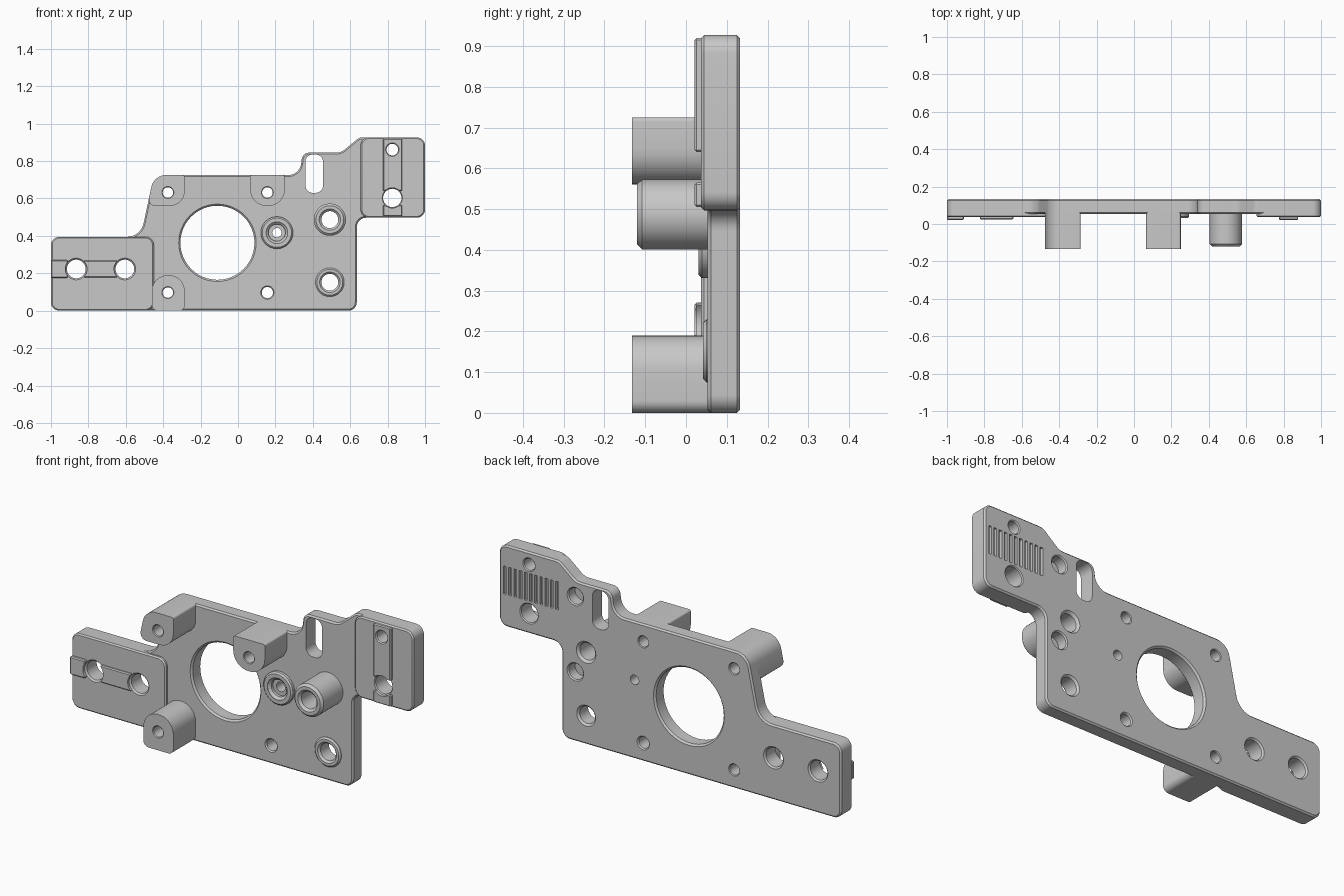
import bpy
import bmesh
from math import sin, cos, pi, tan
from mathutils import Vector

if "Cube" in bpy.data.objects:
    bpy.data.objects.remove(bpy.data.objects["Cube"])

grey = bpy.data.materials.new("machined grey")
grey.use_nodes = True
grey.diffuse_color = (0.58, 0.58, 0.58, 1)
grey.node_tree.nodes["Principled BSDF"].inputs["Base Color"].default_value = grey.diffuse_color

BACK, FACE, PAD, RIB, TIP = 0.133, 0.053, 0.037, 0.021, -0.133


def rounded(corners, steps=8):
    """Outline of (x, z) points from corners given as (x, z, radius)."""
    out = []
    for i, (x, z, r) in enumerate(corners):
        p = Vector((x, z))
        a = (Vector(corners[i - 1][:2]) - p).normalized()
        b = (Vector(corners[(i + 1) % len(corners)][:2]) - p).normalized()
        if not r:
            out.append(p)
            continue
        half = a.angle(b) / 2
        centre = p + (a + b).normalized() * (r / sin(half))
        start = (p + a * (r / tan(half)) - centre).normalized()
        end = (p + b * (r / tan(half)) - centre).normalized()
        out += [centre + start.slerp(end, k / steps) * r for k in range(steps + 1)]
    return out


def finish(bm, name):
    bmesh.ops.recalc_face_normals(bm, faces=bm.faces)
    mesh = bpy.data.meshes.new(name)
    bm.to_mesh(mesh)
    bm.free()
    mesh.materials.append(grey)
    obj = bpy.data.objects.new(name, mesh)
    bpy.context.collection.objects.link(obj)
    return obj


def add_prism(bm, points, y0, y1):
    front, back = ([bm.verts.new((p[0], y, p[1])) for p in points] for y in (y0, y1))
    bm.faces.new(front)
    bm.faces.new(back[::-1])
    for k in range(len(points)):
        bm.faces.new((front[k - 1], back[k - 1], back[k], front[k]))


def add_lathe(bm, x, z, profile, n=48):
    """Closed solid turned about a y axis, from (radius, y) points."""
    rings = [[bm.verts.new((x + r * cos(2 * pi * k / n), y, z + r * sin(2 * pi * k / n)))
              for k in range(n)] for r, y in profile]
    for lo, hi in zip(rings, rings[1:]):
        for k in range(n):
            bm.faces.new((lo[k - 1], lo[k], hi[k], hi[k - 1]))
    bm.faces.new(rings[0])
    bm.faces.new(rings[-1])


parts = []


def prism(name, corners, y0, y1, chamfer=0):
    bm = bmesh.new()
    add_prism(bm, rounded(corners), y0, y1)
    obj = finish(bm, name)
    if chamfer:
        mod = obj.modifiers.new("chamfer", 'BEVEL')
        mod.width, mod.segments, mod.limit_method = chamfer, 1, 'ANGLE'
    parts.append(obj)


def box(x0, x1, z0, z1, r):
    return [(x0, z0, r), (x0, z1, r), (x1, z1, r), (x1, z0, r)]


def collar(name, x, z, r, front, c=0.008):
    bm = bmesh.new()
    add_lathe(bm, x, z, [(r - c, front), (r, front + c), (r, FACE + 0.01)])
    parts.append(finish(bm, name))


# Stepped base plate
prism("base_plate", [
    (-1, 0, .045), (-1, .395, .045), (-.52, .395, .09), (-.45, .725, .08),
    (.33, .725, .07), (.345, .845, .04), (.55, .845, .07), (.65, .927, .05),
    (1, .927, .045), (1, .497, .045), (.635, .497, .05), (.635, 0, .045)],
    FACE, BACK, .008)

# Raised pads with locating ribs
prism("right_pad", box(-1, -.45, 0, .395, .045), PAD, FACE + .02, .007)
prism("left_pad", box(.655, 1, .497, .927, .045), PAD, FACE + .02, .007)
prism("right_rib_outer", box(-1, -.91, .176, .271, 0), RIB, PAD + .01, .005)
prism("right_rib_inner", box(-.825, -.645, .178, .269, 0), RIB + .004, PAD + .01, .005)
prism("left_rib_upper", box(.775, .878, .64, .92, 0), RIB, PAD + .01, .005)
prism("left_rib_lower", box(.775, .878, .505, .565, 0), RIB, PAD + .01, .005)

# Standoff posts
prism("lower_post", [(-.46, 0, .03), (-.46, .19, .084), (-.285, .19, .084), (-.285, 0, .03)],
      TIP, FACE + .02)
prism("upper_right_post", [(-.485, .56, .035), (-.45, .725, .08), (-.285, .725, .01),
                           (-.285, .56, .08)], TIP, FACE + .02)
prism("upper_left_post", [(.065, .56, .088), (.065, .725, .01), (.25, .725, .01),
                          (.25, .56, .088)], TIP, FACE + .02)

# Round collars
collar("tall_collar", .491, .487, .086, -.12, .012)
collar("small_collar", .208, .417, .086, .031)
collar("low_collar", .491, .152, .077, .042)

# Cutter for every hole, slot and groove
bm = bmesh.new()


def hole(x, z, r, front, c=.008):
    e = .02
    add_lathe(bm, x, z, [(r + c, front - e), (r + c, front), (r, front + c),
                         (r, BACK - c), (r + c, BACK), (r + c, BACK + e)])


hole(-.11, .363, .198, FACE, .009)
for x in (-.865, -.605):
    hole(x, .223, .05, PAD)
hole(.825, .861, .031, RIB, .005)
hole(.825, .603, .049, PAD, .005)
for x, z in ((-.375, .097), (-.375, .632), (.157, .632)):
    hole(x, z, .028, TIP, .004)
hole(.157, .097, .03, FACE, .006)
hole(.491, .487, .045, -.12, .012)
hole(.491, .152, .045, .042, .01)
# Counterbored bore of the small collar
add_lathe(bm, .208, .417, [(.058, 0), (.058, .033), (.045, .045), (.045, .06), (.025, .06),
                           (.025, BACK + .02)])
# Blind holes in the back
for z in (.765, .367):
    add_lathe(bm, .554, z, [(.042, .075), (.042, BACK - .006), (.048, BACK), (.048, BACK + .02)])
add_prism(bm, rounded(box(.36, .455, .63, .835, .04)), 0, BACK + .02)
# Row of grooves in the back
for k in range(11):
    x = .662 + k * .0305
    add_prism(bm, rounded(box(x - .008, x + .008, .668, .815, 0)), BACK - .015, BACK + .02)
cutter = finish(bm, "hole_cutter")
cutter.hide_render = True

# Cut, bake and shade all parts
for obj in parts:
    mod = obj.modifiers.new("holes", 'BOOLEAN')
    mod.operation, mod.object = 'DIFFERENCE', cutter
    # Take the first solver that leaves a solid
    for solver in ('EXACT', 'MANIFOLD'):
        mod.solver = solver
        bpy.context.view_layer.update()
        if obj.evaluated_get(bpy.context.evaluated_depsgraph_get()).data.polygons:
            break
bpy.ops.object.select_all(action='DESELECT')
for obj in parts:
    obj.select_set(True)
bpy.context.view_layer.objects.active = parts[0]
bpy.ops.object.convert(target='MESH')
bpy.ops.object.shade_smooth_by_angle(angle=pi / 6)
bpy.data.objects.remove(cutter)
